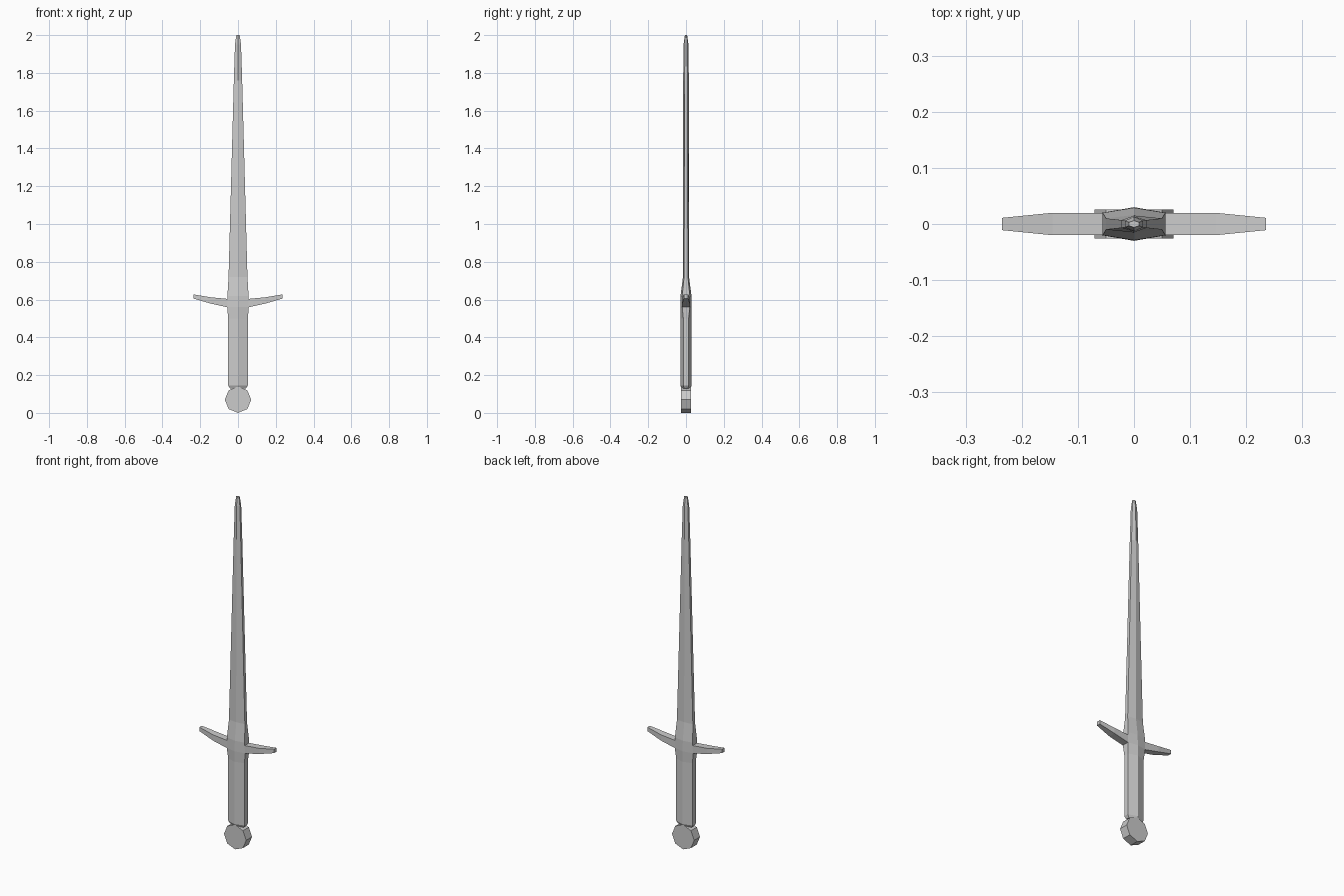
import bpy
from math import sin, cos, pi

if "Cube" in bpy.data.objects:
    bpy.data.objects.remove(bpy.data.objects["Cube"])


def make(name, rings):
    """Skin a closed solid over a row of matching cross-sections."""
    n = len(rings[0])
    verts = [p for ring in rings for p in ring]
    faces = [list(range(n))[::-1], list(range(len(verts) - n, len(verts)))]
    for r in range(len(rings) - 1):
        for i in range(n):
            j = (i + 1) % n
            faces.append((r * n + i, r * n + j, (r + 1) * n + j, (r + 1) * n + i))
    mesh = bpy.data.meshes.new(name)
    mesh.from_pydata(verts, [], faces)
    mesh.update()
    obj = bpy.data.objects.new(name, mesh)
    bpy.context.collection.objects.link(obj)
    return obj


def hexagon(z, w, side, ridge):
    """Flattened hexagon: half width, half depth at the edge and at the ridge."""
    return [(w, -side, z), (w, side, z), (0, ridge, z),
            (-w, side, z), (-w, -side, z), (0, -ridge, z)]


# Grip with a bevelled lower end
make("grip", [hexagon(*s) for s in [
    (0.13, 0.042, 0.010, 0.022),
    (0.145, 0.052, 0.014, 0.030),
    (0.50, 0.052, 0.014, 0.030),
    (0.56, 0.057, 0.020, 0.030)]])

# Blade with its thick collar at the base and a blunt tip
make("blade", [hexagon(*s) for s in [
    (0.56, 0.057, 0.020, 0.030),
    (0.62, 0.056, 0.020, 0.029),
    (0.72, 0.050, 0.010, 0.016),
    (1.76, 0.022, 0.007, 0.015),
    (1.95, 0.016, 0.006, 0.013),
    (2.00, 0.009, 0.003, 0.006)]])

# Upswept crossguard: x, bottom z, top z, half depth
arm = [(0.05, 0.558, 0.603, 0.020), (0.145, 0.579, 0.612, 0.020),
       (0.235, 0.605, 0.627, 0.011)]
stations = [(-x, a, b, d) for x, a, b, d in reversed(arm)] + arm
make("crossguard", [[(x, -d, a), (x, d, a), (x, d, b), (x, -d, b)]
                    for x, a, b, d in stations])

# Octagonal disc pommel
make("pommel", [[(0.07 * cos(i * pi / 4), y, 0.07 + 0.07 * sin(i * pi / 4))
                 for i in range(8)][::-1] for y in (-0.026, 0.026)])
